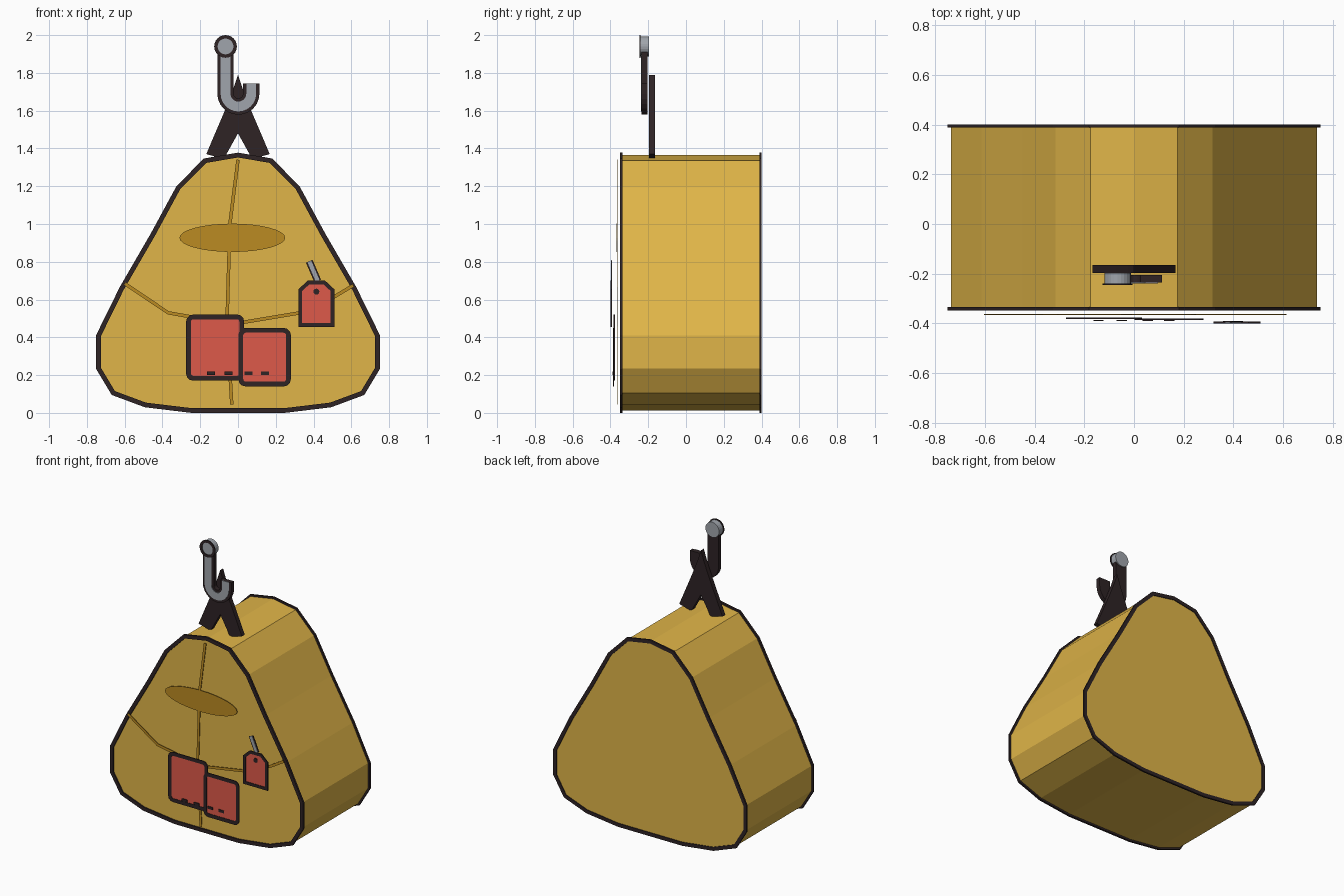
import bpy
import bmesh
import math
from mathutils import Vector

cube = bpy.data.objects.get("Cube")
if cube:
    bpy.data.objects.remove(cube, do_unlink=True)


def material(name, hex_code):
    rgb = [int(hex_code[i:i + 2], 16) / 255 for i in (0, 2, 4)]
    lin = [c / 12.92 if c < 0.04 else ((c + 0.055) / 1.055) ** 2.4 for c in rgb]
    mat = bpy.data.materials.new(name)
    mat.use_nodes = True
    mat.diffuse_color = (*lin, 1)
    mat.node_tree.nodes["Principled BSDF"].inputs["Base Color"].default_value = (*lin, 1)
    return mat


GOLD = material("gold cloth", "E0B548")
SEAM = material("dark gold", "BB8B22")
RED = material("red patch", "DE5A4A")
DARK = material("dark trim", "2E2325")
STEEL = material("grey steel", "A0A5AC")


def finish(name, bm, mat):
    bmesh.ops.recalc_face_normals(bm, faces=bm.faces)
    mesh = bpy.data.meshes.new(name)
    bm.to_mesh(mesh)
    bm.free()
    mesh.materials.append(mat)
    obj = bpy.data.objects.new(name, mesh)
    bpy.context.collection.objects.link(obj)
    return obj


def plate(name, pts, front, back, mat):
    """Polygon in the xz plane, extruded from front to back along y."""
    bm = bmesh.new()
    face = bm.faces.new([bm.verts.new((x, front, z)) for x, z in pts])
    new = bmesh.ops.extrude_face_region(bm, geom=[face])["geom"]
    for v in new:
        if isinstance(v, bmesh.types.BMVert):
            v.co.y = back
    return finish(name, bm, mat)


def ribbon(name, path, half, front, back, mat, closed=False):
    """Mitred band of constant width that follows a path in the xz plane."""
    pts = [Vector(p) for p in path]
    n = len(pts)
    bm = bmesh.new()
    rows = []
    for i, p in enumerate(pts):
        before = (p - pts[i - 1]).normalized() if closed or i > 0 else None
        after = (pts[(i + 1) % n] - p).normalized() if closed or i < n - 1 else None
        before, after = before or after, after or before
        tangent = (before + after).normalized()
        side = Vector((-tangent.y, tangent.x)) * half / max(0.5, tangent.dot(after))
        a, b = p + side, p - side
        rows.append([bm.verts.new((q.x, y, q.y))
                     for q, y in ((a, front), (b, front), (b, back), (a, back))])
    for i in range(n if closed else n - 1):
        r, s = rows[i], rows[(i + 1) % n]
        for k in range(4):
            m = (k + 1) % 4
            bm.faces.new((r[k], r[m], s[m], s[k]))
    if not closed:
        bm.faces.new(rows[0])
        bm.faces.new(rows[-1])
    return finish(name, bm, mat)


def ellipse(cx, cz, rx, rz, count=32):
    steps = [2 * math.pi * i / count for i in range(count)]
    return [(cx + rx * math.cos(t), cz + rz * math.sin(t)) for t in steps]


def rounded_box(x0, x1, z0, z1, r):
    pts = []
    corners = ((x1 - r, z1 - r), (x0 + r, z1 - r), (x0 + r, z0 + r), (x1 - r, z0 + r))
    for k, (cx, cz) in enumerate(corners):
        for i in range(4):
            t = math.pi / 2 * (k + i / 3)
            pts.append((cx + r * math.cos(t), cz + r * math.sin(t)))
    return pts


def mirrored(half):
    return half + [(-x, z) for x, z in reversed(half) if x > 0]


# Sack body and its dark rims, front and back
outline = mirrored([(0, 1.365), (0.175, 1.335), (0.316, 1.192), (0.45, 0.945),
                    (0.615, 0.66), (0.738, 0.41), (0.738, 0.235), (0.66, 0.105),
                    (0.49, 0.042), (0.25, 0.013)])
plate("sack_body", outline, -0.34, 0.395, GOLD)
ribbon("front_rim", outline, 0.0125, -0.349, -0.335, DARK, closed=True)
ribbon("back_rim", outline, 0.0125, 0.388, 0.4, DARK, closed=True)

# Seams and the oval patch on the front
seams = {
    "centre_seam": [(0, 1.34), (-0.043, 1.0), (-0.057, 0.52), (-0.045, 0.25), (-0.033, 0.045)],
    "right_seam": [(-0.6, 0.685), (-0.37, 0.53), (-0.06, 0.475)],
    "left_seam": [(-0.06, 0.465), (0.03, 0.48), (0.33, 0.53), (0.51, 0.615), (0.61, 0.675)],
}
for name, path in seams.items():
    ribbon(name, path, 0.009, -0.366, -0.362, SEAM)
plate("oval_patch", ellipse(-0.03, 0.927, 0.28, 0.075), -0.367, -0.363, SEAM)

# Two red pockets with dark borders
for name, box, y in (("right_pocket", (-0.262, 0.02, 0.183, 0.508), -0.38),
                     ("left_pocket", (0.015, 0.267, 0.153, 0.437), -0.384)):
    shape = rounded_box(*box, 0.025)
    plate(name, shape, y, y + 0.003, RED)
    ribbon(name + "_border", shape, 0.0125, y - 0.003, y + 0.003, DARK, closed=True)

# Stitches along the pocket bottoms
for i, x in enumerate((-0.143, -0.05, 0.056, 0.142)):
    plate(f"stitch_{i + 1}", [(x - 0.021, 0.2), (x + 0.021, 0.2),
                              (x + 0.021, 0.218), (x - 0.021, 0.218)], -0.39, -0.386, DARK)

# Hanging tag with its loop and hole
tag = [(0.415 + x, z) for x, z in mirrored([(0.042, 0.69), (0.085, 0.65), (0.085, 0.465)])]
plate("tag", tag, -0.396, -0.393, RED)
ribbon("tag_border", tag, 0.01, -0.4, -0.393, DARK, closed=True)
plate("tag_hole", ellipse(0.415, 0.642, 0.016, 0.016, 12), -0.399, -0.395, DARK)
loop = [(0.377, 0.803), (0.422, 0.698)]
ribbon("tag_loop_edge", loop, 0.019, -0.394, -0.391, DARK)
ribbon("tag_loop", loop, 0.011, -0.398, -0.393, STEEL)

# Forked strap above the sack
strap = mirrored([(0, 1.79), (0.025, 1.715), (0.07, 1.6), (0.168, 1.37), (0.075, 1.345)])
strap.insert(5, (0, 1.48))
plate("forked_strap", strap, -0.197, -0.165, DARK)

# Hook: dark J with a steel face, and a round eye
hook = [(-0.066, 1.92), (-0.066, 1.69)]
for i in range(1, 13):
    t = math.pi * (1 + i / 12)
    hook.append((0.002 + 0.068 * math.cos(t), 1.69 + 0.068 * math.sin(t)))
hook.append((0.07, 1.745))
ribbon("hook", hook, 0.043, -0.235, -0.205, DARK)
ribbon("hook_face", hook, 0.026, -0.239, -0.234, STEEL)
plate("hook_eye", ellipse(-0.066, 1.94, 0.053, 0.053, 24), -0.242, -0.197, STEEL)
ribbon("hook_eye_ring", ellipse(-0.066, 1.94, 0.051, 0.051, 24), 0.009,
       -0.246, -0.24, DARK, closed=True)
